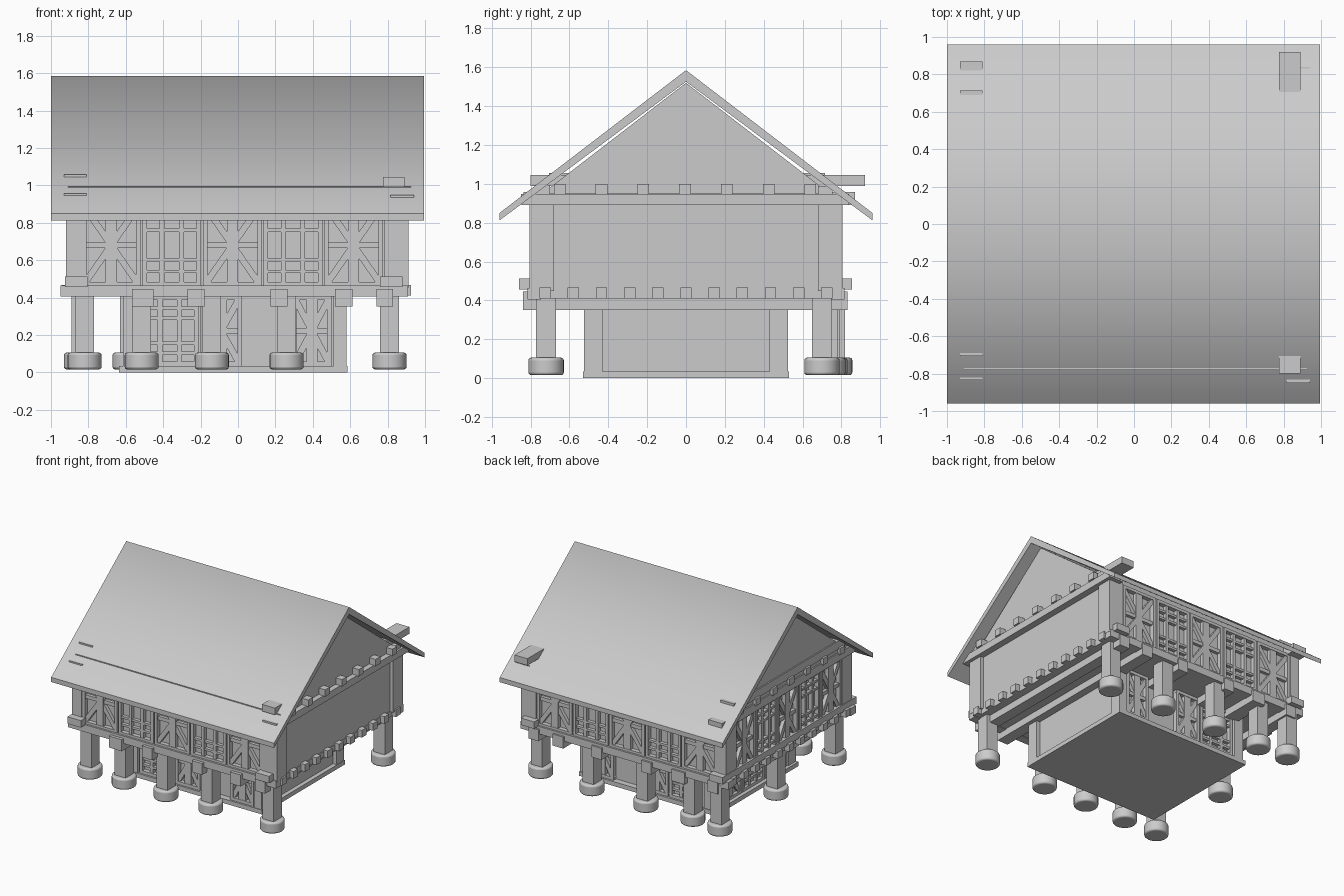
import bpy, bmesh, math
from mathutils import Matrix, Vector

if "Cube" in bpy.data.objects:
    bpy.data.objects.remove(bpy.data.objects["Cube"], do_unlink=True)

grey = bpy.data.materials.new("light_grey")
grey.use_nodes = True
grey.diffuse_color = (0.6, 0.6, 0.6, 1)
grey.node_tree.nodes["Principled BSDF"].inputs["Base Color"].default_value = (0.6, 0.6, 0.6, 1)


def finish(name, bm):
    bmesh.ops.recalc_face_normals(bm, faces=bm.faces)
    mesh = bpy.data.meshes.new(name)
    bm.to_mesh(mesh)
    bm.free()
    mesh.materials.append(grey)
    ob = bpy.data.objects.new(name, mesh)
    bpy.context.collection.objects.link(ob)
    return ob


def add_box(bm, x, y, z, turn=Matrix()):
    mid = Vector([(a + b) / 2 for a, b in (x, y, z)])
    size = [b - a for a, b in (x, y, z)]
    bmesh.ops.create_cube(bm, size=1, matrix=turn @ Matrix.Translation(mid) @ Matrix.Diagonal((*size, 1)))


def box(name, x, y, z):
    bm = bmesh.new()
    add_box(bm, x, y, z)
    return finish(name, bm)


def prism(name, profile, x0, x1):
    """Extrude a (y, z) profile along x."""
    bm = bmesh.new()
    face = bm.faces.new([bm.verts.new((x0, y, z)) for y, z in profile])
    res = bmesh.ops.extrude_face_region(bm, geom=[face])
    moved = [g for g in res["geom"] if isinstance(g, bmesh.types.BMVert)]
    bmesh.ops.translate(bm, verts=moved, vec=(x1 - x0, 0, 0))
    return finish(name, bm)


def bar(bm, turn, a, b, width, out, depth):
    """Timber between two (u, z) points lying on a wall."""
    a, b = Vector(a), Vector(b)
    d = b - a
    m = (a + b) / 2
    place = Matrix.Translation((m.x, -out + depth / 2, m.y)) @ Matrix.Rotation(-math.atan2(d.y, d.x), 4, 'Y')
    bmesh.ops.create_cube(bm, size=1, matrix=turn @ place @ Matrix.Diagonal((d.length, depth, width, 1)))


def panel(bm, turn, u0, u1, z0, z1, out, kind):
    """Framed wall bay: 'cross' has braces, 'window' has slender grid bars."""
    um, zm, e = (u0 + u1) / 2, (z0 + z1) / 2, 0.012
    for u in (u0 + e, u1 - e):
        bar(bm, turn, (u, z0), (u, z1), 2 * e, out, 0.04)
    for z in (z0 + e, z1 - e):
        bar(bm, turn, (u0, z), (u1, z), 2 * e, out, 0.04)
    if kind == 'cross':
        bar(bm, turn, (u0 + e, z0 + e), (u1 - e, z1 - e), 0.035, out - 0.006, 0.034)
        bar(bm, turn, (u0 + e, z1 - e), (u1 - e, z0 + e), 0.035, out - 0.008, 0.032)
        bar(bm, turn, (um, z0), (um, z1), 0.06, out - 0.003, 0.037)
        bar(bm, turn, (u0, zm), (u1, zm), 0.03, out - 0.01, 0.03)
    else:
        w = (u1 - u0) / 3
        for u in (u0 + w, u1 - w):
            bar(bm, turn, (u, z0), (u, z1), 0.025, out - 0.004, 0.036)
        for t in (0.18, 0.32, 0.68, 0.82):
            z = z0 + (z1 - z0) * t
            bar(bm, turn, (u0, z), (u1, z), 0.018, out - 0.008, 0.032)


def framed_wall(name, angle, edges, z0, z1, out, kinds):
    bm = bmesh.new()
    turn = Matrix.Rotation(angle, 4, 'Z')
    for (u0, u1), kind in zip(edges, kinds):
        panel(bm, turn, u0, u1, z0, z1, out, kind)
    return finish(name, bm)


def bays(start, end, n):
    step = (end - start) / n
    return [(start + i * step + 0.005, start + (i + 1) * step - 0.005) for i in range(n)]


# Roof, smooth only across the ridge
roof = prism("roof", [(-0.96, 0.85), (0, 1.585), (0.96, 0.85), (0.96, 0.812), (0, 1.526), (-0.96, 0.812)], -1, 0.995)
bm = bmesh.new()
bm.from_mesh(roof.data)
for f in bm.faces:
    f.smooth = True
for e in bm.edges:
    e.smooth = all(v.co.z > 1.55 for v in e.verts)
bm.to_mesh(roof.data)
bm.free()

# Gable walls under the roof
for side, x in (("left", 0.88), ("right", -0.9)):
    prism(side + "_gable_wall", [(-0.74, 0.95), (0, 1.52), (0.74, 0.95)], x - 0.02, x + 0.02)

# Upper storey body and corner posts
box("upper_wall", (-0.88, 0.885), (-0.765, 0.765), (0.42, 0.92))
for x in ((-0.92, -0.835), (0.78, 0.912)):
    for y in ((-0.805, -0.68), (0.68, 0.805)):
        box("corner_post", x, y, (0.45, 0.91))

# Timber framing on the upper storey
pattern = ('cross', 'window') * 2 + ('cross',)
framed_wall("front_framing", 0, bays(-0.84, 0.78, 5), 0.46, 0.9, 0.8, pattern)
framed_wall("back_framing", math.pi, bays(-0.78, 0.84, 5), 0.46, 0.9, 0.8, pattern)
framed_wall("right_framing", -math.pi / 2, bays(-0.69, 0.69, 5), 0.46, 0.9, 0.915, pattern)

# Beams at the top of the walls
box("left_tie_beam", (0.815, 0.94), (-0.85, 0.84), (0.89, 0.948))
box("right_tie_beam", (-0.93, -0.81), (-0.835, 0.87), (0.89, 0.957))
box("left_upper_beam", (0.775, 0.89), (-0.8, 0.92), (0.99, 1.045))
box("right_upper_beam", (-0.93, -0.81), (-0.705, 0.715), (0.99, 1.057))
box("front_wall_plate", (-0.91, 0.925), (-0.78, -0.7), (0.92, 0.995))
box("back_wall_plate", (-0.91, 0.925), (0.68, 0.755), (0.92, 0.99))

# Ceiling joist ends under the gables
for i in range(7):
    y = -0.65 + i * 0.215
    box("ceiling_joist", (-0.945, 0.955), (y - 0.03, y + 0.03), (0.945, 1.0))

# Floor with its edge beams and joists
box("floor", (-0.9, 0.89), (-0.78, 0.78), (0.41, 0.455))
for s in (-1, 1):
    box("floor_edge_beam", (-0.95, 0.91), (s * 0.78 - 0.035, s * 0.78 + 0.035), (0.405, 0.465))
for i in range(11):
    y = -0.725 + i * 0.145
    box("floor_joist", (-0.945, 0.925), (y - 0.029, y + 0.029), (0.41, 0.468))
for x, w in ((-0.82, 0.09), (-0.51, 0.115), (-0.225, 0.09), (0.22, 0.09), (0.565, 0.095), (0.785, 0.09)):
    front = -0.84 if x > -0.8 else -0.74
    box("bearing_beam", (x - w / 2, x + w / 2), (front, 0.83), (0.352, 0.445))
for x in ((-0.925, -0.805), (0.76, 0.88)):
    box("sill_beam", x, (-0.86, 0.855), (0.457, 0.513))

# Posts on round footings
spots = [(x, -0.72) for x in (-0.82, -0.515, -0.14, 0.26, 0.81)]
spots += [(0.81, 0.7), (0.33, 0.73), (-0.16, 0.74), (-0.58, 0.74), (-0.84, 0.765), (-0.82, 0.02)]
for x, y in spots:
    box("post", (x - 0.05, x + 0.05), (y - 0.052, y + 0.052), (0.09, 0.42))
    bpy.ops.mesh.primitive_cylinder_add(vertices=28, radius=0.091, depth=0.09, location=(x, y, 0.061))
    foot = bpy.context.object
    foot.name = "footing"
    foot.data.materials.append(grey)
    bevel = foot.modifiers.new("bevel", 'BEVEL')
    bevel.width = 0.014
    bevel.segments = 3
    bpy.ops.object.shade_smooth_by_angle(angle=math.radians(40))

# Ground storey
box("ground_sill", (-0.635, 0.585), (-0.53, 0.53), (0, 0.035))
box("ground_wall", (-0.58, 0.55), (-0.48, 0.48), (0.03, 0.42))
for x in ((-0.615, -0.53), (0.51, 0.58)):
    for y in ((-0.525, -0.43), (0.43, 0.525)):
        box("ground_corner_post", x, y, (0.03, 0.42))
lower = [(-0.52, -0.21), (-0.2, 0.02), (0.29, 0.5)]
kinds = ('window', 'cross', 'cross')
framed_wall("ground_front_framing", 0, lower, 0.035, 0.41, 0.515, kinds)
framed_wall("ground_back_framing", math.pi, [(-b, -a) for a, b in lower], 0.035, 0.41, 0.515, kinds)
framed_wall("ground_right_framing", -math.pi / 2, bays(-0.43, 0.43, 3), 0.035, 0.41, 0.605, ('cross', 'window', 'cross'))
